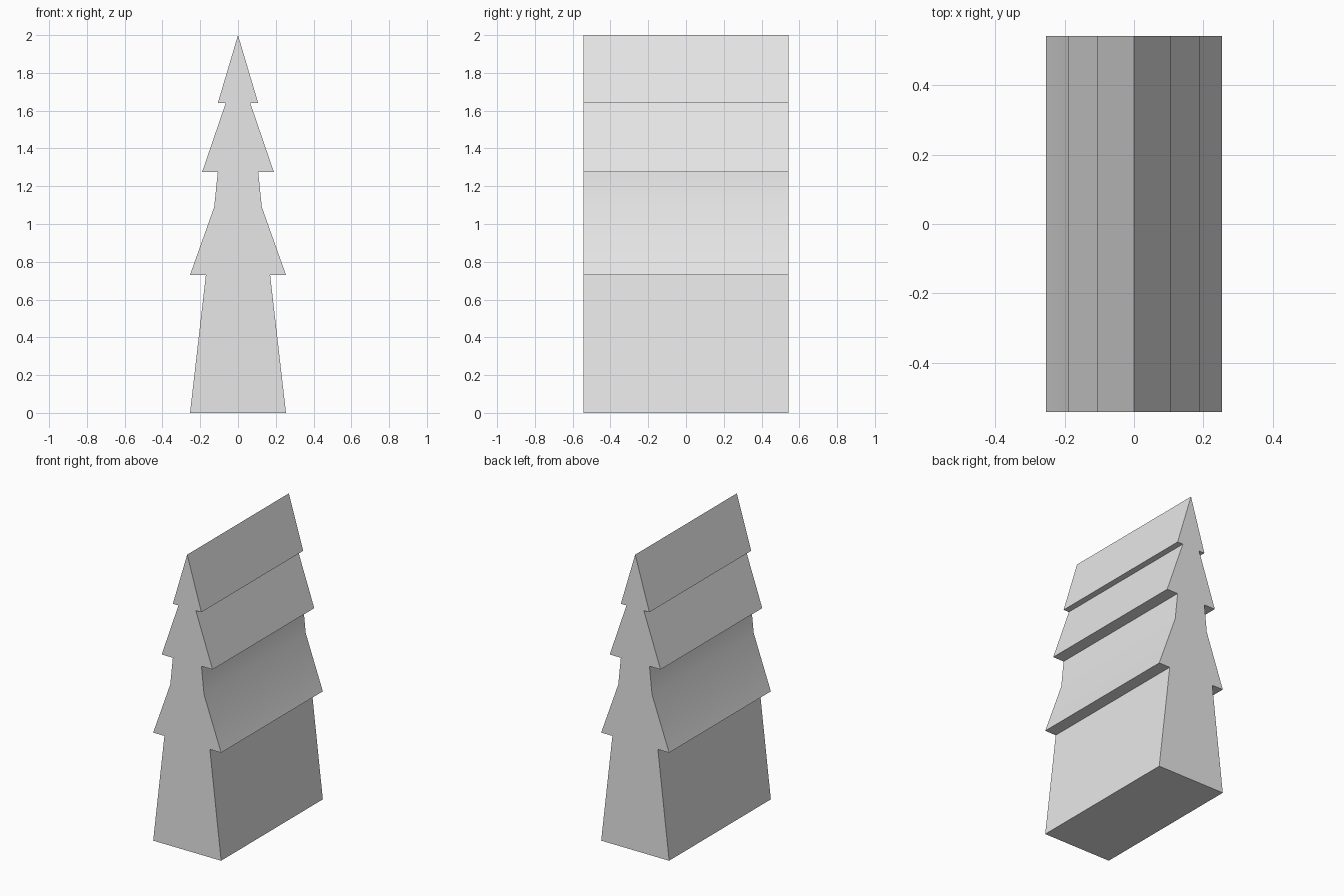
import bpy
import bmesh
import math

cube = bpy.data.objects.get("Cube")
if cube:
    bpy.data.objects.remove(cube, do_unlink=True)

# Plain grey material
grey = bpy.data.materials.new("light_grey")
grey.use_nodes = True
colour = (0.8, 0.8, 0.8, 1)
grey.diffuse_color = colour
grey.node_tree.nodes["Principled BSDF"].inputs["Base Color"].default_value = colour

# Half outline of the tiered tree, from the tip down to the base (x, z)
HALF_DEPTH = 0.543
half = [(0, 2), (0.107, 1.64), (0.065, 1.64), (0.19, 1.275), (0.107, 1.275),
        (0.126, 1.09), (0.254, 0.73), (0.17, 0.73), (0.254, 0)]
outline = half + [(-x, z) for x, z in reversed(half[1:])]

# Extrude the mirrored outline from front to back
bm = bmesh.new()
front = bm.faces.new([bm.verts.new((x, -HALF_DEPTH, z)) for x, z in outline])
result = bmesh.ops.extrude_face_region(bm, geom=[front], use_keep_orig=True)
moved = [v for v in result["geom"] if isinstance(v, bmesh.types.BMVert)]
bmesh.ops.translate(bm, verts=moved, vec=(0, 2 * HALF_DEPTH, 0))
bmesh.ops.recalc_face_normals(bm, faces=bm.faces)

mesh = bpy.data.meshes.new("tiered_tree")
bm.to_mesh(mesh)
bm.free()
mesh.materials.append(grey)
tree = bpy.data.objects.new("tiered_tree", mesh)
bpy.context.collection.objects.link(tree)

# Soften only the shallow bend between the lower tiers
bpy.ops.object.select_all(action="DESELECT")
tree.select_set(True)
bpy.context.view_layer.objects.active = tree
bpy.ops.object.shade_smooth_by_angle(angle=math.radians(30))
